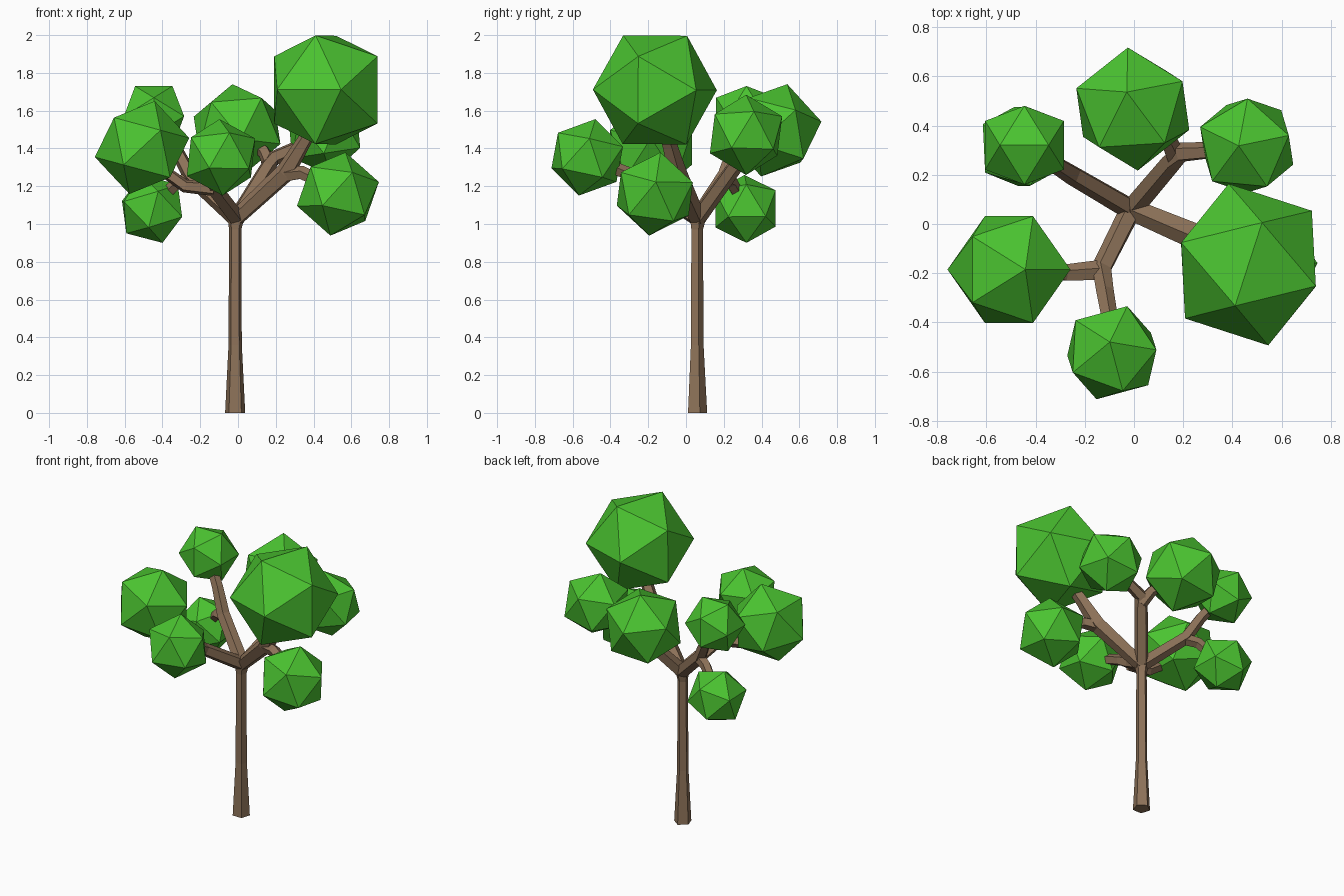
import bpy, bmesh, math
from mathutils import Vector, Matrix

if "Cube" in bpy.data.objects:
    bpy.data.objects.remove(bpy.data.objects["Cube"])


def material(name, rgb):
    m = bpy.data.materials.new(name)
    m.diffuse_color = (*rgb, 1)
    m.use_nodes = True
    m.node_tree.nodes["Principled BSDF"].inputs["Base Color"].default_value = m.diffuse_color
    return m


BARK = material("bark", (0.27, 0.17, 0.10))
LEAF = material("leaf", (0.07, 0.55, 0.03))


def finish(bm, name, mat):
    bmesh.ops.recalc_face_normals(bm, faces=bm.faces)
    me = bpy.data.meshes.new(name)
    bm.to_mesh(me)
    bm.free()
    me.materials.append(mat)
    ob = bpy.data.objects.new(name, me)
    bpy.context.collection.objects.link(ob)


def tube(name, stations, sides=5):
    """Flat-sided tapered tube through (x, y, z, radius) stations."""
    bm = bmesh.new()
    pts = [Vector(s[:3]) for s in stations]
    rings = []
    for i, s in enumerate(stations):
        t = (pts[min(i + 1, len(pts) - 1)] - pts[max(i - 1, 0)]).normalized()
        turn = Vector((0, 0, 1)).rotation_difference(t)
        ring = []
        for k in range(sides):
            a = math.pi / 2 + 2 * math.pi * k / sides
            ring.append(bm.verts.new(pts[i] + turn @ Vector((math.cos(a), math.sin(a), 0)) * s[3]))
        rings.append(ring)
    for a, b in zip(rings, rings[1:]):
        for k in range(sides):
            j = (k + 1) % sides
            bm.faces.new((a[k], a[j], b[j], b[k]))
    bm.faces.new(rings[0])
    bm.faces.new(rings[-1])
    finish(bm, name, BARK)


def leaf_clump(name, centre, radius, corner, neighbour):
    """Icosahedron turned so that one corner and its neighbour point the given ways."""
    z = Vector(corner).normalized()
    y = z.cross(Vector(neighbour)).normalized()
    x = y.cross(z)
    turn = Matrix((x, y, z)).transposed().to_4x4()
    bm = bmesh.new()
    bmesh.ops.create_icosphere(bm, subdivisions=1, radius=radius,
                               matrix=Matrix.Translation(centre) @ turn)
    finish(bm, name, LEAF)


# Trunk with flared foot
tube("trunk", [(-.015, .056, 0, .056), (-.015, .056, .36, .037),
               (-.015, .056, .97, .034), (-.01, .06, 1.05, .05)])

# Four main branches, each with a fork to a second clump
HUB = (-.01, .06, 1.03, .046)
branches = {
    "right": [HUB, (.25, -.05, 1.27, .055), (.34, -.09, 1.42, .042), (.42, -.13, 1.55, .035)],
    "back": [HUB, (.155, .255, 1.30, .043), (.19, .29, 1.35, .042), (.34, .30, 1.42, .034)],
    "left": [HUB, (-.25, .20, 1.25, .042), (-.33, .25, 1.40, .036), (-.40, .29, 1.50, .033)],
    "front": [HUB, (-.13, -.18, 1.19, .043), (-.12, -.27, 1.25, .038), (-.09, -.44, 1.32, .034)],
}
forks = {
    "right": [(.24, -.05, 1.26, .045), (.34, -.09, 1.27, .038), (.46, -.13, 1.21, .034)],
    "back": [(.17, .27, 1.31, .042), (.14, .34, 1.38, .036), (.06, .42, 1.44, .032)],
    "left": [(-.24, .195, 1.24, .04), (-.32, .24, 1.22, .035), (-.41, .29, 1.13, .032)],
    "front": [(-.13, -.19, 1.19, .045), (-.28, -.2, 1.2, .036), (-.42, -.19, 1.30, .034)],
}
for side in branches:
    tube(side + "_branch", branches[side])
    tube(side + "_fork", forks[side])

# Leaf clumps
leaf_clump("leaves_top", (.465, -.165, 1.71), .338, (.055, .17, .285), (-.055, -.17, .285))
leaf_clump("leaves_back", (-.005, .467, 1.496), .255, (-6, 17, 60), (-5, 62, 11.5))
leaf_clump("leaves_back_right", (.458, .318, 1.472), .215, (-8, 0, 52), (1, 49, 24))
leaf_clump("leaves_left_upper", (-.445, .32, 1.57), .188, (-.1, 0, .16), (.1, 0, .16))
leaf_clump("leaves_left_lower", (-.455, .315, 1.08), .188, (-.055, -.005, .18), (.02, .17, .1))
leaf_clump("leaves_front_left", (-.508, -.185, 1.405), .255, (.065, 0, .24), (.25, 0, .045))
leaf_clump("leaves_front", (-.09, -.523, 1.353), .207, (-.008, .043, .2), (.065, .195, .054))
leaf_clump("leaves_right_lower", (.529, -.165, 1.159), .226, (.04, .03, .22), (.08, .2, .05))
